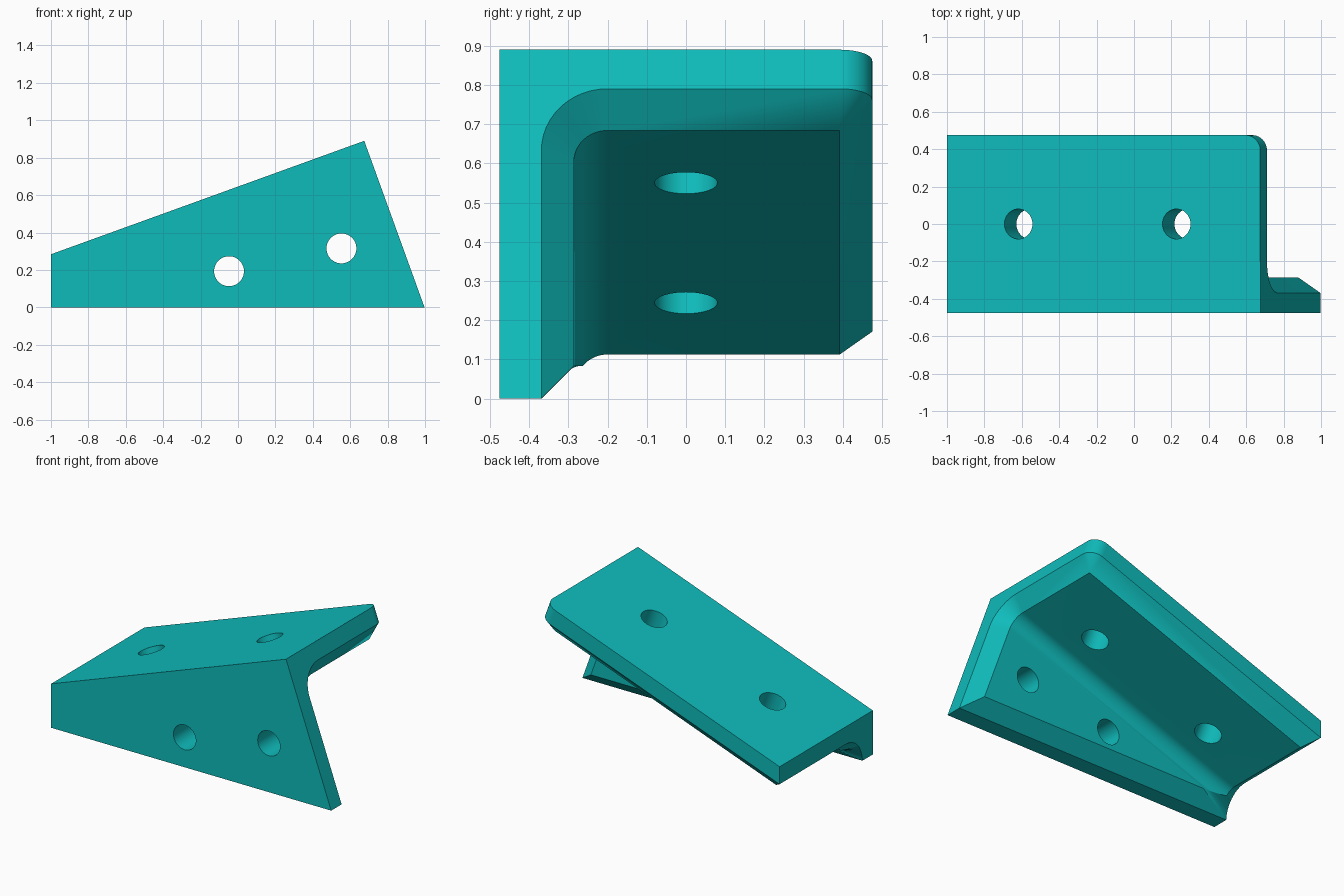
import bpy, bmesh, math
from mathutils import Vector, Matrix

if "Cube" in bpy.data.objects:
    bpy.data.objects.remove(bpy.data.objects["Cube"])

TILT = math.radians(19.9)
C, S = math.cos(TILT), math.sin(TILT)
PX, PZ = 0.675, 0.89           # top right corner of the side plate
W = 0.475                      # half width
T0, D = 0.106, 0.083           # rim thickness, inner chamfer
T1 = T0 + D                    # full plate thickness
R1 = 0.085                     # inner fillet radius
R0 = R1 + D
CY, CV = -W + T1 + R1, T1 + R1  # fillet centre


def world(y, u, v):
    """u runs up the slope, v runs down square to it."""
    return Vector((PX + u * C + v * S, y, PZ + u * S - v * C))


def left_u(v, inset):
    """Lower end of the bracket: upright left cut or flat base."""
    at_side = (-1 + inset - PX - v * S) / C
    at_base = (v * C - PZ + inset) / S
    return max(at_side, at_base)


def corner_v(inset):
    return (-1 + inset - PX) * S - (inset - PZ) * C


# Stations across the bent plate; each holds (right, left) for outer, rim, inner
stations = []


def add_station(outer, rim, inner, u_rim=0.0):
    row = []
    for (y, v), u, inset in ((outer, u_rim, 0), (rim, u_rim, 0), (inner, -D, D)):
        row.append((world(y, u, v), world(y, min(u, left_u(v, inset)), v)))
    stations.append(row)


# Pointed foot of the side plate
v_foot = PZ / C
v_in = (PZ - D * S - D) / C
add_station((-W, v_foot), (-W + T0, v_foot), (-W + T1, v_in))

# Inner fillet
a_rim = math.asin(max(0.0, (CV - corner_v(0)) / R0))
a_in = math.asin((CV - corner_v(D)) / R1)
angles = sorted([math.radians(7.5 * i) for i in range(13)] + [a_rim, a_in])
for a in angles:
    if a < a_rim - 1e-6:
        outer = (-W, CV - R0 * math.sin(a))
    elif a < a_rim + 1e-6:
        outer = (-W, corner_v(0))
    elif a > math.pi / 2 - 1e-6:
        outer = (CY, 0)
    else:
        outer = (-W, 0)
    ca, sa = math.cos(a), math.sin(a)
    add_station(outer, (CY - R0 * ca, CV - R0 * sa), (CY - R1 * ca, CV - R1 * sa))

# Rounded back corner of the sloping plate
for i in range(13):
    a = math.pi / 2 * i / 12
    y = W - D + D * math.sin(a)
    add_station((y, 0), (y, T0), (W - D, T1), -D + D * math.cos(a))

bm = bmesh.new()
grid = [[[bm.verts.new(p) for p in pair] for pair in row] for row in stations]
for a, b in zip(grid, grid[1:]):
    bm.faces.new((a[0][0], b[0][0], b[0][1], a[0][1]))      # outside
    bm.faces.new((a[2][1], b[2][1], b[2][0], a[2][0]))      # inside
    for k in (0, 1):                                        # rims and chamfers
        bm.faces.new((a[k + 1][0], b[k + 1][0], b[k][0], a[k][0]))
        bm.faces.new((a[k][1], b[k][1], b[k + 1][1], a[k + 1][1]))
for row in (grid[0], grid[-1]):
    for k in (0, 1):
        bm.faces.new((row[k][0], row[k + 1][0], row[k + 1][1], row[k][1]))
bmesh.ops.remove_doubles(bm, verts=bm.verts, dist=1e-5)
bmesh.ops.dissolve_degenerate(bm, dist=1e-5, edges=bm.edges)
bmesh.ops.recalc_face_normals(bm, faces=bm.faces)
mesh = bpy.data.meshes.new("angle_bracket")
bm.to_mesh(mesh)
bm.free()
bracket = bpy.data.objects.new("angle_bracket", mesh)
bpy.context.collection.objects.link(bracket)

teal = bpy.data.materials.new("teal")
teal.diffuse_color = (0.005, 0.5, 0.5, 1)
teal.use_nodes = True
teal.node_tree.nodes["Principled BSDF"].inputs["Base Color"].default_value = teal.diffuse_color
mesh.materials.append(teal)


# Bolt holes
def drill(centre, axis):
    bpy.ops.mesh.primitive_cylinder_add(vertices=48, radius=0.08, depth=0.5)
    cutter = bpy.context.object
    cutter.name = "hole_cutter"
    cutter.hide_render = True
    cutter.data.materials.append(teal)
    rot = Vector(axis).to_track_quat('Z', 'Y').to_matrix().to_4x4()
    cutter.matrix_world = Matrix.Translation(centre) @ rot
    bpy.context.view_layer.update()
    bpy.ops.object.select_all(action='DESELECT')
    bpy.context.view_layer.objects.active = bracket
    bracket.select_set(True)
    mod = bracket.modifiers.new("hole", 'BOOLEAN')
    mod.operation = 'DIFFERENCE'
    mod.solver = 'EXACT'
    mod.object = cutter
    bpy.ops.object.modifier_apply(modifier=mod.name)
    bpy.data.objects.remove(cutter)


for x, z in ((-0.048, 0.193), (0.553, 0.315)):
    # Short reach, so only the side plate is drilled
    drill((x, -W - 0.05, z), (0, 1, 0))
for x in (-0.618, 0.227):
    drill((x, 0, PZ + (x - PX) * S / C), (-S, 0, C))

# Merge flat areas and smooth only the curves
bm = bmesh.new()
bm.from_mesh(bracket.data)
bmesh.ops.dissolve_limit(bm, angle_limit=math.radians(0.2), verts=bm.verts, edges=bm.edges)
bm.to_mesh(bracket.data)
bm.free()
bpy.ops.object.shade_smooth_by_angle(angle=math.radians(25))
